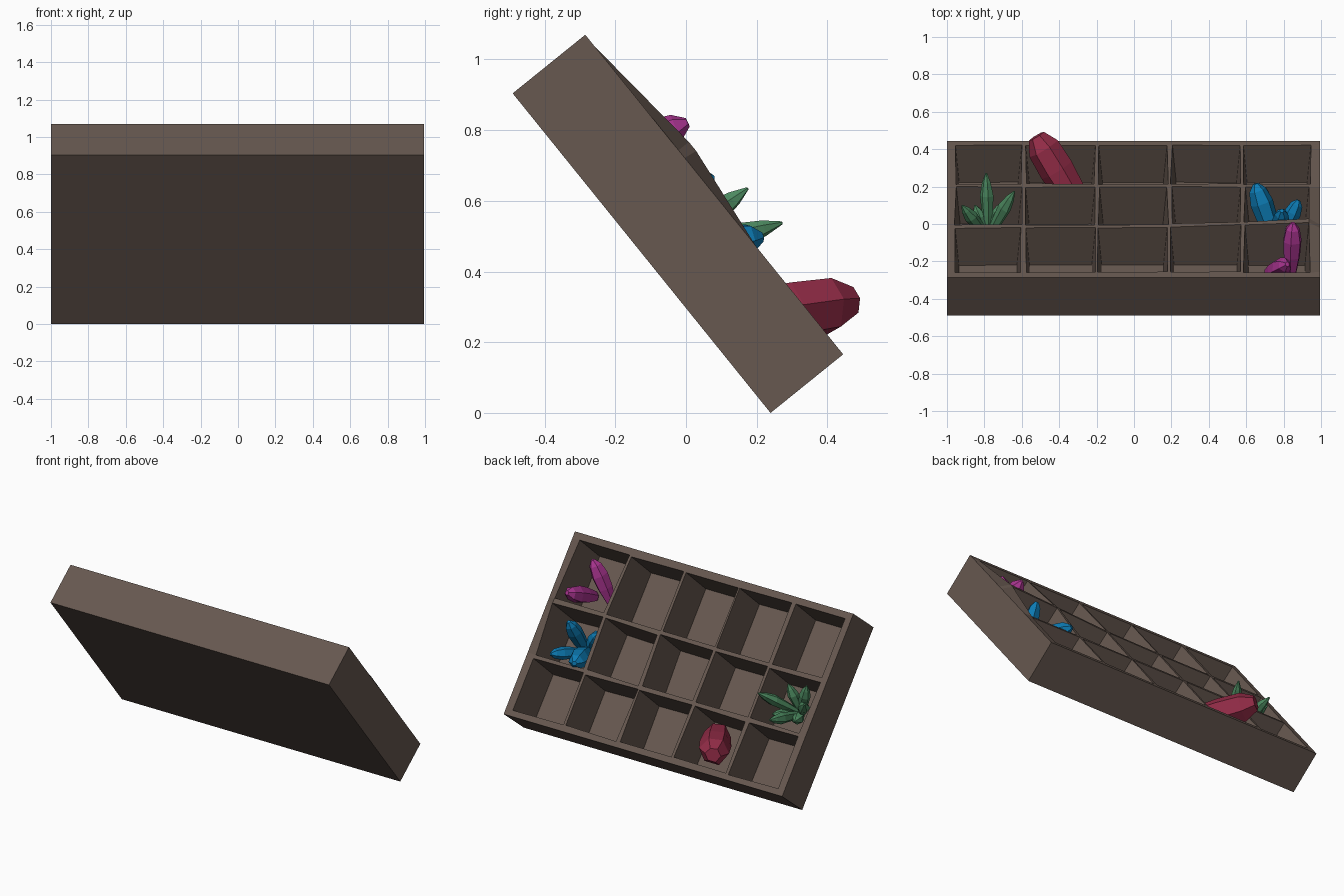
import bpy, bmesh, math, random
from mathutils import Vector, Matrix

if "Cube" in bpy.data.objects:
    bpy.data.objects.remove(bpy.data.objects["Cube"])

random.seed(4)

# Tray frame: local x = width, local y = down the slope, local z = out of the open side (0 = rim)
FRAME = Matrix.Translation((0, -0.285, 1.07)) @ Matrix.Rotation(-math.radians(51.1), 4, 'X')
DEPTH, FLOOR = 0.264, -0.24


def material(name, rgb):
    m = bpy.data.materials.new(name)
    m.diffuse_color = (*rgb, 1)
    m.use_nodes = True
    m.node_tree.nodes["Principled BSDF"].inputs["Base Color"].default_value = m.diffuse_color
    return m


def finish(name, bm, mat):
    bmesh.ops.recalc_face_normals(bm, faces=bm.faces)
    me = bpy.data.meshes.new(name)
    bm.to_mesh(me)
    bm.free()
    me.materials.append(mat)
    ob = bpy.data.objects.new(name, me)
    bpy.context.collection.objects.link(ob)
    ob.matrix_world = FRAME
    return ob


# Sorting tray: rim grid with tapered pockets, five columns by three rows
def build_tray(mat):
    xs = [-1, -.955, -.602, -.58, -.21, -.19, .18, .2, .57, .59, .94, .995]
    vs = [0, .045, .42, .448, .77, .795, 1.125, 1.162]
    last_i, last_j = len(xs) - 1, len(vs) - 1
    bm = bmesh.new()

    def rim_vert(i, j):
        x, v, n = xs[i], vs[j], 0.0
        if 0 < i < last_i and 0 < j < last_j:
            x += random.uniform(-.006, .006)
            v += random.uniform(-.005, .005)
            if j in (2, 3):              # upper divider is warped upward at one end
                n = max(0, x - .1) * .045
        return bm.verts.new((x, v, n))

    g = [[rim_vert(i, j) for j in range(last_j + 1)] for i in range(last_i + 1)]
    for i in range(last_i):
        for j in range(last_j):
            ring = [g[i][j], g[i + 1][j], g[i + 1][j + 1], g[i][j + 1]]
            if i % 2 and j % 2:          # pocket: walls taper in toward the floor
                c = sum((q.co for q in ring), Vector()) / 4
                low = []
                for q in ring:
                    d = q.co - c
                    low.append(bm.verts.new((q.co.x - math.copysign(.02, d.x),
                                             q.co.y - math.copysign(.02, d.y), FLOOR)))
                for k in range(4):
                    m = (k + 1) % 4
                    bm.faces.new((ring[k], ring[m], low[m], low[k]))
                bm.faces.new(low)
            else:
                bm.faces.new(ring)
    # outer sides and back
    border = [e for e in bm.edges if e.is_boundary]
    ext = bmesh.ops.extrude_edge_only(bm, edges=border)
    for q in ext['geom']:
        if isinstance(q, bmesh.types.BMVert):
            q.co.z = -DEPTH
    bottom = [e for e in bm.edges if e.is_boundary]
    bmesh.ops.contextual_create(bm, geom=bottom)
    return finish("sorting_tray", bm, mat)


# Crystal: faceted shaft along an axis, radii given as (position, radius factor)
def add_crystal(bm, base, tip, radius, profile, sides=6):
    base, tip = Vector(base), Vector(tip)
    rot = (tip - base).to_track_quat('Z', 'Y')
    twist = random.uniform(0, 1)
    wobble = [random.uniform(.9, 1.1) for _ in range(sides)]
    rings = []
    for t, f in profile:
        p = base.lerp(tip, t)
        rings.append([bm.verts.new(p + rot @ Vector((
            math.cos(twist + math.tau * k / sides), math.sin(twist + math.tau * k / sides), 0))
            * radius * f * wobble[k]) for k in range(sides)])
    for a, b in zip(rings, rings[1:]):
        for k in range(sides):
            m = (k + 1) % sides
            bm.faces.new((a[k], a[m], b[m], b[k]))
    bm.faces.new(rings[0])
    bm.faces.new(rings[-1])


def build_cluster(name, mat, profile, crystals):
    bm = bmesh.new()
    for base, tip, radius in crystals:
        add_crystal(bm, base, tip, radius, profile)
    return finish(name, bm, mat)


brown = material("dark brown wood", (.135, .098, .08))
crimson = material("crimson", (.30, .026, .065))
magenta = material("magenta", (.40, .035, .28))
blue = material("blue", (.004, .20, .46))
green = material("green", (.075, .26, .12))

build_tray(brown)

BLUNT = [(0, .85), (.45, 1), (.8, .95), (1, .5)]
ROUND = [(0, .55), (.35, .9), (.65, 1), (.88, .75), (1, .25)]
BLADE = [(0, .4), (.35, .8), (.65, 1), (.85, .65), (1, .12)]

build_cluster("crimson_crystal", crimson, BLUNT,
              [((-.32, .89, -.17), (-.52, 1.06, .115), .092)])

build_cluster("magenta_crystals", magenta, ROUND, [
    ((.84, .30, -.22), (.85, .375, .07), .056),
    ((.72, .31, -.22), (.82, .13, -.015), .05)])

build_cluster("blue_crystals", blue, ROUND, [
    ((.75, .62, -.23), (.65, .76, .03), .06),
    ((.77, .62, -.23), (.79, .53, .03), .045),
    ((.79, .64, -.23), (.88, .73, -.06), .042),
    ((.74, .62, -.23), (.64, .53, -.08), .042)])

center = (-.78, .62, -.23)
tips = [(-.79, .764, .10), (-.64, .627, .084), (-.92, .60, .01), (-.85, .48, -.05),
        (-.70, .70, -.05), (-.85, .70, -.07), (-.72, .50, -.06)]
build_cluster("green_crystals", green, BLADE, [(center, t, .036) for t in tips])
